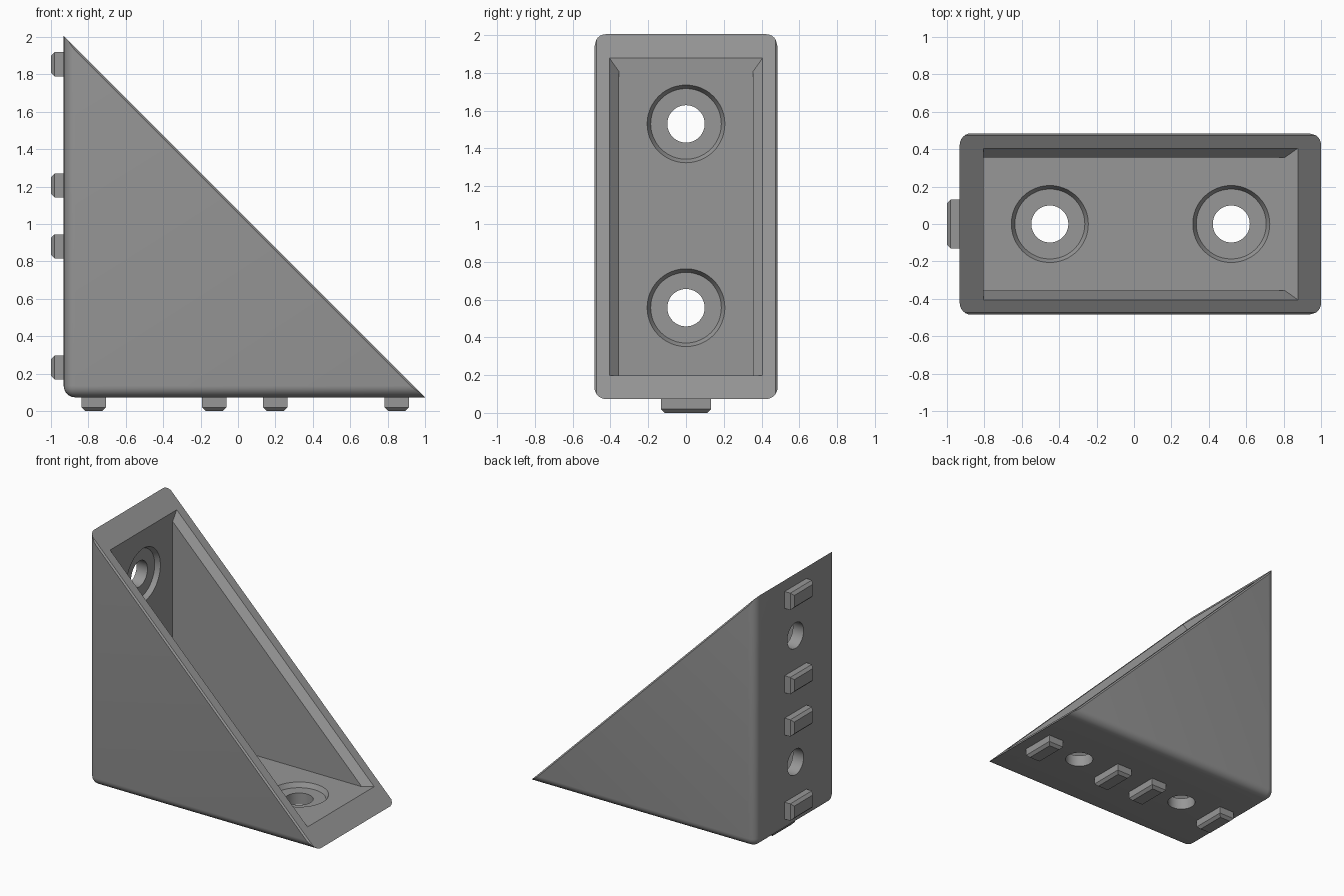
import bpy, bmesh, math
from mathutils import Vector, Matrix

if "Cube" in bpy.data.objects:
    bpy.data.objects.remove(bpy.data.objects["Cube"])

X0, Z0, HALF = -0.932, 0.073, 0.485      # outer back, underside, half width
XI, ZI, HALF_I = -0.805, 0.197, 0.355    # inner wall, inner floor, inner half width
SLOPE = Vector((1, 0, 1)).normalized()   # direction the open side faces
RIM = Vector((1.0, 0, Z0))               # a point on the open side

grey = bpy.data.materials.new("grey plastic")
grey.diffuse_color = (0.31, 0.31, 0.31, 1)
grey.use_nodes = True
grey.node_tree.nodes["Principled BSDF"].inputs["Base Color"].default_value = grey.diffuse_color


def box(bm, lo, hi):
    lo, hi = Vector(lo), Vector(hi)
    mat = Matrix.Translation((lo + hi) / 2) @ Matrix.Diagonal((*(hi - lo), 1))
    bmesh.ops.create_cube(bm, size=1, matrix=mat)


def slice_off(bm, point, normal):
    """Remove everything in front of a plane and cap the cut."""
    res = bmesh.ops.bisect_plane(
        bm, geom=bm.verts[:] + bm.edges[:] + bm.faces[:], dist=1e-6,
        plane_co=point, plane_no=normal, clear_outer=True)
    rim = [e for e in res["geom_cut"]
           if isinstance(e, bmesh.types.BMEdge) and e.is_boundary]
    bmesh.ops.edgeloop_fill(bm, edges=rim)


def finish(bm, name):
    bmesh.ops.recalc_face_normals(bm, faces=bm.faces[:])
    mesh = bpy.data.meshes.new(name)
    bm.to_mesh(mesh)
    bm.free()
    mesh.materials.append(grey)
    ob = bpy.data.objects.new(name, mesh)
    bpy.context.collection.objects.link(ob)
    return ob


def activate(ob):
    bpy.ops.object.select_all(action="DESELECT")
    ob.select_set(True)
    bpy.context.view_layer.objects.active = ob


def cut(ob, cutter):
    mod = ob.modifiers.new("cut", "BOOLEAN")
    mod.operation, mod.solver, mod.object = "DIFFERENCE", "EXACT", cutter
    activate(ob)
    bpy.ops.object.modifier_apply(modifier=mod.name)
    bpy.data.objects.remove(cutter)


# Bracket body: box with rounded back and bottom edges, cut along the diagonal
bm = bmesh.new()
box(bm, (X0, -HALF, Z0), (1.4, HALF, 2.4))
rounded = []
for e in bm.edges:
    m = (e.verts[0].co + e.verts[1].co) / 2
    on = [abs(m.x - X0) < 1e-4, abs(m.z - Z0) < 1e-4, abs(abs(m.y) - HALF) < 1e-4]
    if sum(on) == 2:
        rounded.append(e)
bmesh.ops.bevel(bm, geom=rounded, offset=0.062, offset_type="OFFSET",
                segments=6, profile=0.5, affect="EDGES")
slice_off(bm, RIM, SLOPE)
for s in (-1, 1):                        # fine chamfer along the outer rim
    slice_off(bm, RIM + Vector((0, s * (HALF - 0.011), 0)), SLOPE + Vector((0, s, 0)))
body = finish(bm, "bracket_body")

# Hollow interior
bm = bmesh.new()
box(bm, (XI, -HALF_I, ZI), (1.5, HALF_I, 2.5))
cut(body, finish(bm, "cavity_cutter"))

# Bevelled inner lips along the two side walls
bm = bmesh.new()
box(bm, (XI, -0.8, ZI), (1.5, 0.8, 2.5))
for s in (-1, 1):
    slice_off(bm, RIM + Vector((0, s * (HALF_I + 0.05), 0)), Vector((0, s, 0)) - SLOPE)
cut(body, finish(bm, "lip_cutter"))

# Screw holes with shallow tapered recesses
FLOOR, WALL = Matrix.Identity(4), Matrix.Rotation(math.pi / 2, 4, "Y")
holes = [(Vector((x, 0, ZI)), FLOOR) for x in (-0.45, 0.52)]
holes += [(Vector((XI, 0, z)), WALL) for z in (1.53, 0.557)]
for pos, turn in holes:
    for r1, r2, low, high in ((0.187, 0.207, -0.035, 0.002), (0.099, 0.099, -0.3, 0.05)):
        bm = bmesh.new()
        mat = Matrix.Translation(pos) @ turn @ Matrix.Translation((0, 0, (low + high) / 2))
        bmesh.ops.create_cone(bm, cap_ends=True, segments=48, radius1=r1,
                              radius2=r2, depth=high - low, matrix=mat)
        cut(body, finish(bm, "hole_cutter"))

body.data.materials.clear()
body.data.materials.append(grey)
activate(body)
bpy.ops.object.shade_smooth_by_angle(angle=math.radians(30))


# Locating pegs with chamfered ends, under the base and behind the back
def peg(name, lo, hi, axis):
    bm = bmesh.new()
    box(bm, lo, hi)
    tip = [e for e in bm.edges if all(v.co[axis] < lo[axis] + 1e-4 for v in e.verts)]
    bmesh.ops.bevel(bm, geom=tip, offset=0.02, segments=1, affect="EDGES")
    finish(bm, name)


W, L = 0.065, 0.132
for i, x in enumerate((-0.771, -0.127, 0.2, 0.849)):
    peg(f"base_peg_{i + 1}", (x - W, -L, 0.0), (x + W, L, Z0 + 0.01), 2)
for i, z in enumerate((1.854, 1.206, 0.88, 0.233)):
    peg(f"back_peg_{i + 1}", (-1.0, -L, z - W), (X0 + 0.01, L, z + W), 0)
